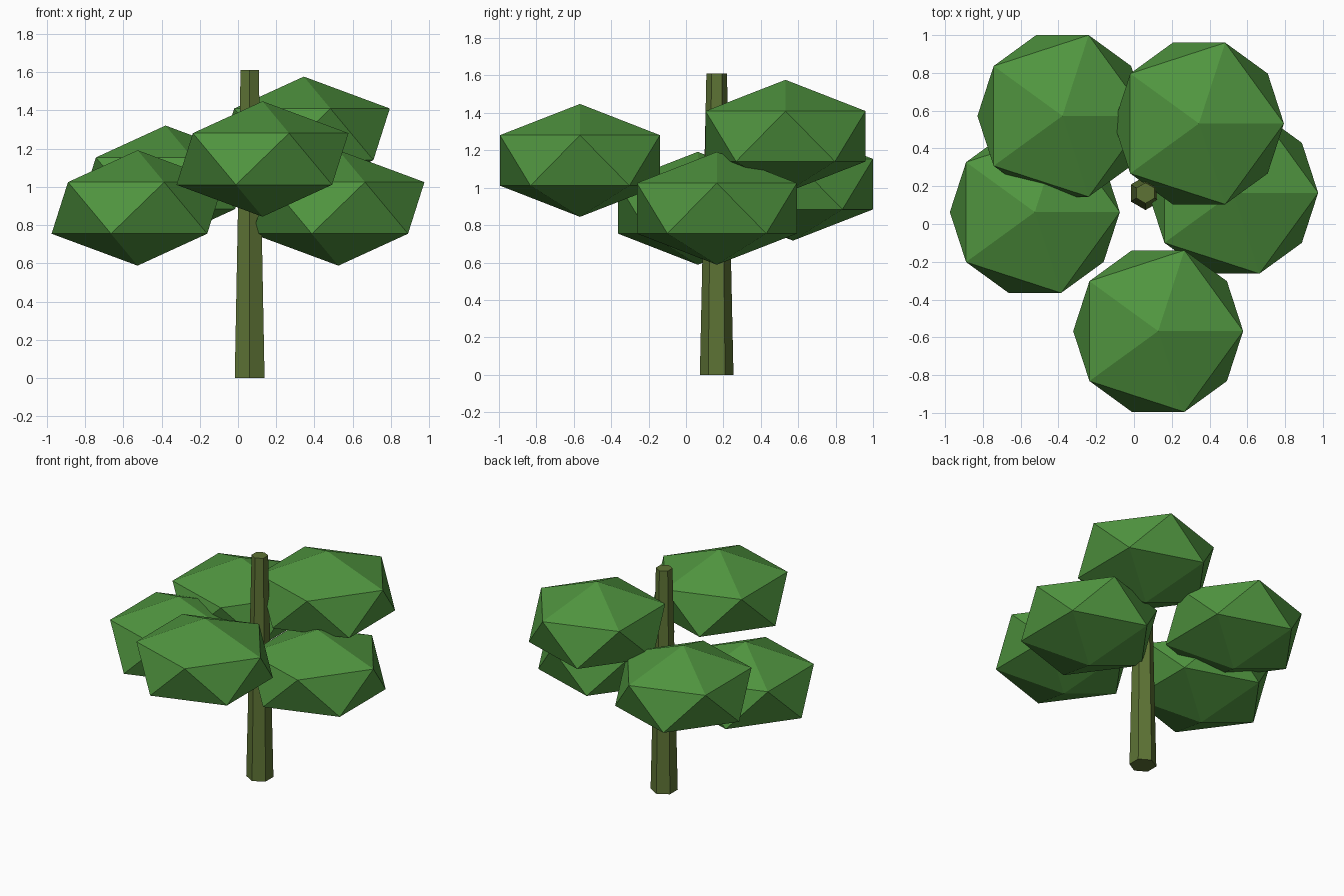
import bpy

if "Cube" in bpy.data.objects:
    bpy.data.objects.remove(bpy.data.objects["Cube"])

def material(name, color):
    m = bpy.data.materials.new(name)
    m.diffuse_color = color
    m.use_nodes = True
    m.node_tree.nodes["Principled BSDF"].inputs["Base Color"].default_value = m.diffuse_color
    return m

bark = material("bark", (0.11, 0.17, 0.035, 1))
leaf = material("leaf", (0.08, 0.30, 0.05, 1))

# Tapered six-sided trunk
HEIGHT = 1.61
bpy.ops.mesh.primitive_cone_add(vertices=6, radius1=0.09, radius2=0.055,
                                depth=HEIGHT, location=(0.061, 0.164, HEIGHT / 2))
trunk = bpy.context.object
trunk.name = "trunk"
trunk.data.materials.append(bark)

# Flattened icosahedron leaf clumps
clumps = {
    "front": (0.128, -0.567, 1.146),
    "back_right": (0.344, 0.532, 1.275),
    "back_left": (-0.379, 0.572, 1.019),
    "left": (-0.525, 0.063, 0.89),
    "right": (0.525, 0.165, 0.89),
}
for side, centre in clumps.items():
    bpy.ops.mesh.primitive_ico_sphere_add(subdivisions=1, radius=0.503, location=centre)
    clump = bpy.context.object
    clump.name = "leaf_clump_" + side
    clump.scale.z = 0.6
    clump.data.materials.append(leaf)
